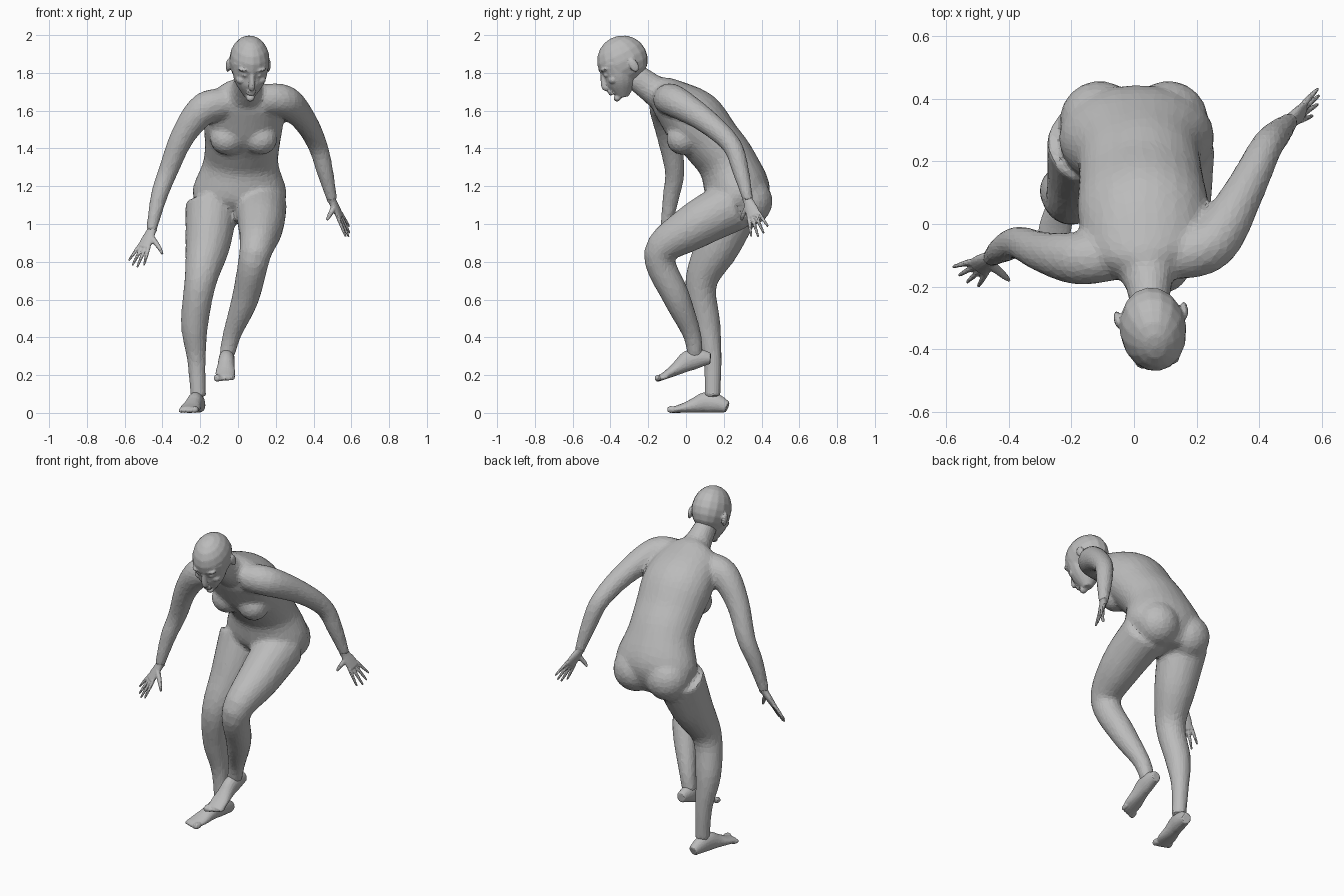
import bpy, bmesh, math
from mathutils import Vector, Matrix

default_cube = bpy.data.objects.get("Cube")
if default_cube:
    bpy.data.objects.remove(default_cube)

skin = bpy.data.materials.new("matte_grey")
skin.use_nodes = True
grey = (.5, .5, .5, 1)
skin.diffuse_color = grey
skin.node_tree.nodes["Principled BSDF"].inputs["Base Color"].default_value = grey
SIDEWAYS = Vector((1, 0, 0))


def smooth_path(knots, steps=5):
    """Catmull-Rom interpolation of position and both radii."""
    knots = [knots[0]] + knots + [knots[-1]]
    result = []
    for before, start, end, after in zip(knots, knots[1:], knots[2:], knots[3:]):
        leave, arrive = (end - before) / 2, (after - start) / 2
        for step in range(steps):
            t = step / steps
            ease = t * t * (3 - 2 * t)
            result.append(start.lerp(end, ease) + leave * t * (1 - t) ** 2 - arrive * t * t * (1 - t))
    return result + [knots[-1]]


def tube(bm, centres, widths, depths=None, side=SIDEWAYS, sides=16):
    """Loft elliptical rings along a smooth path; widths are measured along side."""
    knots = [Vector((*centre, width, depth))
             for centre, width, depth in zip(centres, widths, depths or widths)]
    path = smooth_path(knots)
    rings = []
    for index, knot in enumerate(path):
        ahead, behind = path[min(index + 1, len(path) - 1)], path[max(index - 1, 0)]
        tangent = Vector((ahead - behind)[:3]).normalized()
        across = (side - tangent * side.dot(tangent)).normalized() * knot[3]
        outward = tangent.cross(across).normalized() * knot[4]
        centre = Vector(knot[:3])
        angles = [math.tau * corner / sides for corner in range(sides)]
        rings.append([bm.verts.new(centre + across * math.cos(angle) + outward * math.sin(angle))
                      for angle in angles])
    for ring, following in zip(rings, rings[1:]):
        for corner in range(sides):
            bm.faces.new((ring[corner - 1], ring[corner], following[corner], following[corner - 1]))
    bm.faces.new(reversed(rings[0]))
    bm.faces.new(rings[-1])


def ball(bm, centre, radii):
    matrix = Matrix.Translation(centre) @ Matrix.Diagonal((*radii, 1))
    bmesh.ops.create_uvsphere(bm, u_segments=16, v_segments=10, radius=1, matrix=matrix)


def pair(bm, centre, radii):
    """Place a ball on each side of the middle."""
    for sign in (-1, 1):
        ball(bm, (sign * centre[0], *centre[1:]), radii)


def fuse(name, bm, voxel, facets, smoothing):
    """Blend the overlapping volumes of one part into a single faceted skin."""
    mesh = bpy.data.meshes.new(name)
    bm.to_mesh(mesh)
    bm.free()
    mesh.materials.append(skin)
    part = bpy.data.objects.new(name, mesh)
    bpy.context.collection.objects.link(part)
    blend = part.modifiers.new("blend", 'REMESH')
    blend.mode = 'VOXEL'
    blend.voxel_size = voxel
    relax = part.modifiers.new("relax", 'SMOOTH')
    relax.factor, relax.iterations = .5, smoothing
    part.modifiers.new("facets", 'DECIMATE').ratio = facets


# Torso from seat to neck: the spine leans forward and drifts to the left
body = bmesh.new()
spine = [(.3, 1.01), (.28, 1.15), (.22, 1.32), (.14, 1.43), (.03, 1.56), (-.1, 1.67), (-.17, 1.71), (-.28, 1.79)]
spine = [(.06 * step / len(spine), y, z) for step, (y, z) in enumerate(spine)]
torso_widths = [.15, .25, .2, .2, .21, .17, .085, .06]
torso_depths = [.08, .17, .155, .155, .165, .11, .08, .07]
tube(body, spine, torso_widths, torso_depths, sides=24)
pair(body, (.11, .33, 1.12), (.13, .13, .13))
for breast_x in (-.06, .12):
    ball(body, (breast_x, -.02, 1.45), (.09, .085, .085))

# Arms share one set of radii from shoulder to wrist
arm_radii = [.08, .085, .066, .053, .045, .028]
left_arm = [(.13, -.1, 1.66), (.25, -.06, 1.65), (.35, .1, 1.55), (.42, .24, 1.42), (.46, .29, 1.28), (.5, .33, 1.12)]
right_arm = [(-.06, -.1, 1.64), (-.18, -.11, 1.61), (-.29, -.09, 1.47), (-.37, -.06, 1.28), (-.42, -.08, 1.14), (-.46, -.11, .96)]
for arm in (left_arm, right_arm):
    tube(body, arm, arm_radii)

# Legs share radii too: the left is raised and bent, the right carries the weight
leg_radii = [.14, .12, .085, .073, .05, .042]
left_leg = [(.12, .25, 1.1), (.12, .03, .98), (.09, -.14, .84), (.04, -.05, .61), (-.03, .03, .42), (-.06, .05, .3)]
right_leg = [(-.14, .26, 1.1), (-.16, .17, .89), (-.2, .08, .69), (-.23, .11, .47), (-.22, .14, .28), (-.21, .14, .08)]
for leg in (left_leg, right_leg):
    tube(body, leg, leg_radii)
fuse("body", body, voxel=.013, facets=.2, smoothing=8)


def foot(name, heel, ball_of_foot, inner):
    """Loft a foot above its sole line; inner is the direction of the big toe."""
    bm = bmesh.new()
    heel, front = Vector(heel), Vector(ball_of_foot)
    forward = (front - heel).normalized()
    up = forward.cross(SIDEWAYS).normalized()
    widths = [.028, .04, .043, .046, .053, .048]
    heights = [.03, .05, .055, .04, .026, .016]
    centres = [heel.lerp(front, step / 5) + up * height for step, height in enumerate(heights)]
    tube(bm, centres, widths, heights)
    for toe in range(5):
        radius = .013 if toe else .018
        base = front + up * radius + SIDEWAYS * inner * (.04 - .02 * toe) - forward * (.01 + .007 * toe)
        tube(bm, [base, base + forward * .03, base + forward * .04], [radius, radius, radius / 2], sides=8)
    fuse(name, bm, voxel=.006, facets=.3, smoothing=4)


foot("left_foot", (-.055, .14, .26), (-.07, -.13, .17), inner=-1)
foot("right_foot", (-.2, .22, 0), (-.265, -.07, 0), inner=1)


def hand(name, wrist, knuckle, across, thumb):
    """Palm, four fanned fingers and thumb; across runs from index to little finger."""
    wrist, knuckle, thumb = Vector(wrist), Vector(knuckle), Vector(thumb)
    along = (knuckle - wrist).normalized()
    across = Vector(across)
    across = (across - along * across.dot(along)).normalized()
    bm = bmesh.new()
    palm = [wrist - along * .02, wrist, wrist.lerp(knuckle, .5), knuckle]
    tube(bm, palm, [.028, .027, .036, .039], [.026, .021, .018, .014], side=across)
    for finger, length in enumerate((.1, .12, .115, .09)):
        offset = across * (finger - 1.5)
        base = knuckle + offset * .02 - along * .01
        tip = knuckle + offset * .035 + along * length
        tube(bm, [base, base.lerp(tip, .6), tip], [.011, .009, .006], side=across, sides=8)
    root = wrist.lerp(knuckle, .3) - across * .015
    bend = root.lerp(thumb, .6) - across * .008
    tube(bm, [root, bend, thumb], [.017, .012, .007], side=across, sides=8)
    fuse(name, bm, voxel=.005, facets=.35, smoothing=3)


hand("left_hand", left_arm[-1], (.54, .36, 1.04), (.2, .8, .4), (.47, .295, 1.02))
hand("right_hand", right_arm[-1], (-.5, -.14, .875), (-.7, .6, .3), (-.4, -.18, .84))

# Head: cranium, face, nose, mouth and chin, shaped upright
head = bmesh.new()
ball(head, (0, .01, .035), (.107, .137, .132))
face = [(0, -.02, .04), (0, -.04, -.03), (0, -.055, -.08), (0, -.075, -.14)]
tube(head, face, [.1, .09, .07, .026], [.104, .084, .075, .03])
nose = [(0, -.11, .035), (0, -.138, -.045), (0, -.12, -.06)]
tube(head, nose, [.011, .018, .015], sides=8)
for lip_height in (-.08, -.096):
    ball(head, (0, -.123, lip_height), (.027, .014, .008))
ball(head, (0, -.105, -.13), (.024, .02, .018))

# Brows, eyes, cheeks and ears
pair(head, (.04, -.1, .04), (.034, .024, .012))
pair(head, (.037, -.104, .008), (.018, .016, .011))
pair(head, (.05, -.085, -.03), (.03, .028, .024))
pair(head, (.108, .04, -.01), (.012, .024, .038))

# Bow and turn the head on the neck
bow = Matrix.Rotation(math.radians(27), 4, 'X')
turn = Matrix.Rotation(math.radians(8), 4, 'Z')
place = Matrix.Translation((.06, -.33, 1.83))
bmesh.ops.transform(head, matrix=place @ turn @ bow, verts=head.verts)
fuse("head", head, voxel=.006, facets=.2, smoothing=4)
